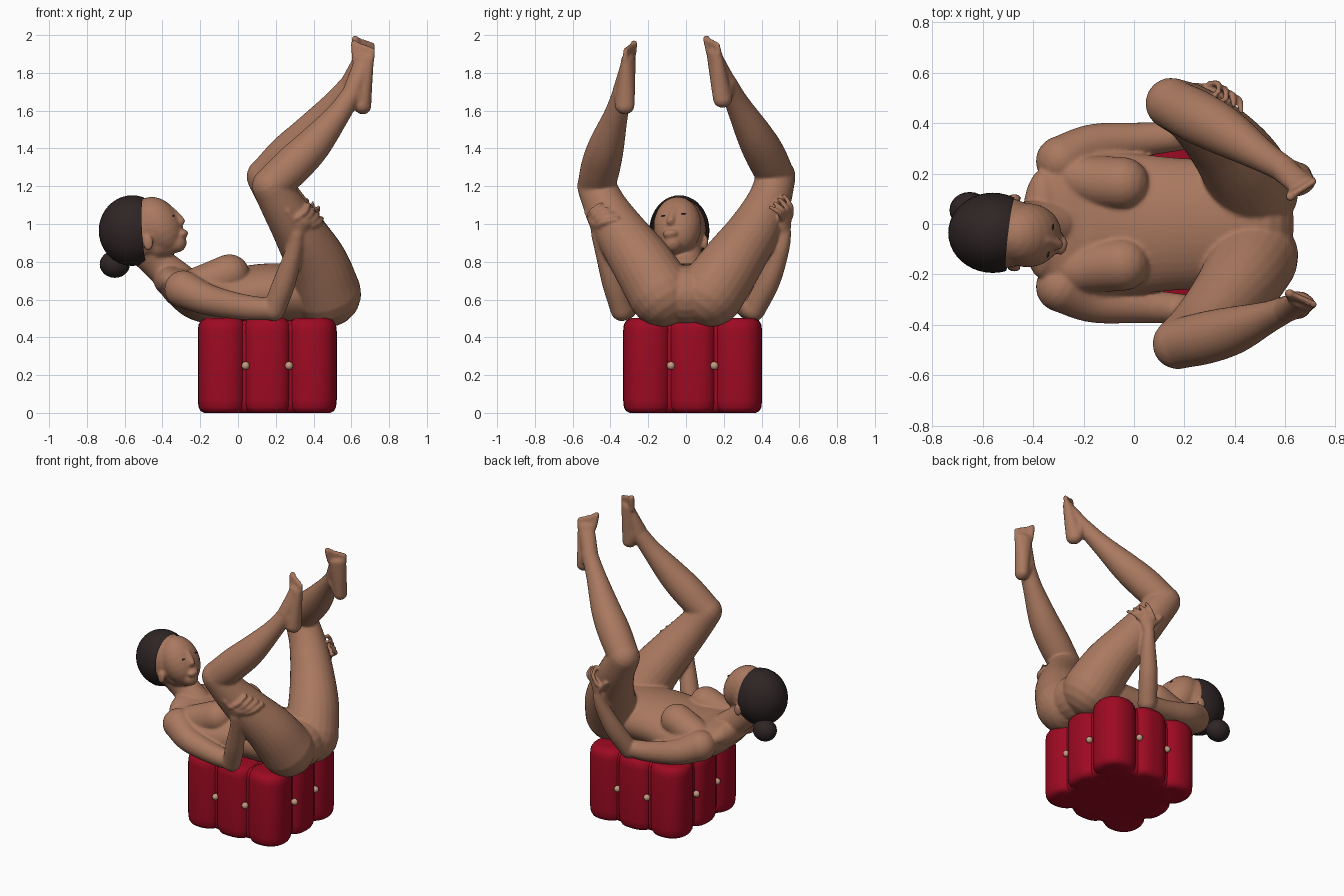
import bpy, bmesh, math
from mathutils import Vector, Matrix

if "Cube" in bpy.data.objects:
    bpy.data.objects.remove(bpy.data.objects["Cube"])


def material(name, rgb):
    m = bpy.data.materials.new(name)
    m.diffuse_color = (*rgb, 1)
    m.use_nodes = True
    m.node_tree.nodes["Principled BSDF"].inputs["Base Color"].default_value = m.diffuse_color
    return m


SKIN = material("brown skin", (0.40, 0.19, 0.115))
HAIR = material("dark hair", (0.028, 0.018, 0.018))
RED = material("red fabric", (0.34, 0.003, 0.016))
TAN = material("tan button", (0.55, 0.33, 0.22))


def make(name, bm, mat):
    bmesh.ops.recalc_face_normals(bm, faces=bm.faces)
    for f in bm.faces:
        f.smooth = True
    me = bpy.data.meshes.new(name)
    bm.to_mesh(me)
    bm.free()
    me.materials.append(mat)
    ob = bpy.data.objects.new(name, me)
    bpy.context.collection.objects.link(ob)
    return ob


def skin_rings(bm, rings):
    vs = [[bm.verts.new(p) for p in r] for r in rings]
    n = len(vs[0])
    for a, b in zip(vs, vs[1:]):
        for i in range(n):
            bm.faces.new((a[i], a[(i + 1) % n], b[(i + 1) % n], b[i]))
    bm.faces.new(vs[0][::-1])
    bm.faces.new(vs[-1])


def ball(bm, c, r, axes=None, seg=24):
    """Ellipsoid; axes gives its three directions."""
    rot = Matrix(axes).transposed().to_4x4() if axes else Matrix.Identity(4)
    m = Matrix.Translation(c) @ rot @ Matrix.Diagonal((*r, 1))
    return bmesh.ops.create_uvsphere(bm, u_segments=seg, v_segments=seg // 2, radius=1, matrix=m)


def tube(bm, pts, hint=(0.3, 1, 0.1), n=24, sub=6):
    """Smooth round-ended limb through (x, y, z, radius_a[, radius_b])."""
    P = [Vector(p if len(p) == 5 else (*p, p[3])) for p in pts]
    Q = [P[0] * 2 - P[1]] + P + [P[-1] * 2 - P[-2]]
    S = []
    for i in range(1, len(Q) - 2):
        a, b, c, d = Q[i - 1:i + 3]
        for k in range(sub):
            t = k / sub
            S.append(0.5 * (2 * b + (c - a) * t + (2 * a - 5 * b + 4 * c - d) * t * t
                            + (3 * b - 3 * c + d - a) * t ** 3))
    S.append(P[-1])
    rings = []
    for i, s in enumerate(S):
        c = Vector(s[:3])
        t = (Vector(S[min(i + 1, len(S) - 1)][:3]) - Vector(S[max(i - 1, 0)][:3])).normalized()
        h = Vector(hint)
        a = (h - t * h.dot(t)).normalized()
        b = t.cross(a)
        caps = [-80, -60, -40, -20, 0] if i == 0 else [0, 20, 40, 60, 80] if i == len(S) - 1 else [0]
        for deg in caps:
            w = math.radians(deg)
            o = c + t * min(s[3], s[4]) * math.sin(w)
            rings.append([o + (a * s[3] * math.cos(v) + b * s[4] * math.sin(v)) * math.cos(w)
                          for v in (2 * math.pi * j / n for j in range(n))])
    skin_rings(bm, rings)


# ---- body, fused from simple volumes ----
bm = bmesh.new()
# torso, breasts, neck
tube(bm, [(0.48, 0, 0.625, 0.2, 0.155), (0.33, 0, 0.63, 0.25, 0.16), (0.14, 0, 0.63, 0.265, 0.16),
          (-0.05, 0, 0.615, 0.29, 0.15), (-0.2, 0, 0.625, 0.33, 0.14), (-0.3, 0, 0.665, 0.31, 0.11),
          (-0.36, 0, 0.7, 0.22, 0.085)], hint=(0, 1, 0), n=40)
for s in (-1, 1):
    tube(bm, [(-0.22, 0.18 * s, 0.675, 0.095), (-0.13, 0.165 * s, 0.7, 0.105), (-0.045, 0.16 * s, 0.735, 0.106)])
tube(bm, [(-0.5, -0.02, 0.88, 0.1), (-0.42, 0, 0.79, 0.09), (-0.32, 0, 0.7, 0.1)])
# head
fwd = Vector((0.84, -0.2, 0.5)).normalized()
up = Vector((-0.5, 0, 0.87))
side = up.cross(fwd).normalized()
up = fwd.cross(side)
frame = (fwd, side, up)
face = Vector((-0.42, -0.045, 0.99))
ball(bm, (-0.52, -0.035, 0.97), (0.17, 0.14, 0.168))
ball(bm, face, (0.12, 0.128, 0.165), frame)
tube(bm, [(-0.42, -0.05, 0.9, 0.09), (-0.325, -0.07, 0.902, 0.054)])
tube(bm, [(-0.345, -0.065, 1.075, 0.014), (-0.3, -0.082, 1.015, 0.021)])
ball(bm, (-0.288, -0.085, 0.948), (0.025, 0.04, 0.022), frame)
for s in (-1, 1):
    ball(bm, (-0.475, -0.035 + 0.138 * s, 0.9), (0.028, 0.016, 0.042))

# legs: thigh, calf
thigh_r = [(0.475, -0.13, 0.632, 0.178), (0.42, -0.23, 0.79, 0.163), (0.335, -0.335, 0.94, 0.14),
           (0.245, -0.42, 1.08, 0.116), (0.175, -0.475, 1.2, 0.102)]
thigh_l = [(0.475, 0.13, 0.632, 0.178), (0.42, 0.24, 0.79, 0.163), (0.33, 0.35, 0.95, 0.14),
           (0.235, 0.435, 1.11, 0.117), (0.148, 0.478, 1.25, 0.103)]
calf_r = [(0.175, -0.475, 1.2, 0.1), (0.29, -0.45, 1.31, 0.104), (0.4, -0.42, 1.42, 0.094),
          (0.53, -0.37, 1.58, 0.064), (0.61, -0.335, 1.7, 0.052)]
calf_l = [(0.148, 0.478, 1.25, 0.1), (0.26, 0.42, 1.365, 0.106), (0.37, 0.36, 1.475, 0.095),
          (0.51, 0.27, 1.64, 0.064), (0.6, 0.215, 1.75, 0.052)]
for path in (thigh_r, thigh_l, calf_r, calf_l):
    tube(bm, path)


def foot(ankle, heel, knuckle, toe, spread):
    """Sole, instep and five toes fanned along spread."""
    spread = Vector(spread).normalized()
    b, t = Vector(knuckle), Vector(toe)
    mid = Vector(heel).lerp(b, 0.5)
    tube(bm, [(*ankle, 0.053), (*heel, 0.046)])
    tube(bm, [(*heel, 0.044, 0.054), (*mid, 0.05, 0.046), (*b, 0.058, 0.034)], hint=spread)
    tube(bm, [(*ankle, 0.052, 0.052), (*b, 0.05, 0.03)], hint=spread)
    for k in range(5):
        off = spread * (k - 2) * 0.026
        r = 0.02 if k == 0 else 0.015
        tube(bm, [(*(b + off * 0.9), r), (*(t + off - (t - b) * 0.1 * k), r)], n=10, sub=3)


foot((0.61, -0.335, 1.71), (0.66, -0.325, 1.625), (0.665, -0.305, 1.87), (0.665, -0.295, 1.955), (0.85, -0.35, 0))
foot((0.6, 0.21, 1.755), (0.66, 0.195, 1.66), (0.668, 0.15, 1.9), (0.665, 0.135, 1.98), (0.85, 0.5, 0))

# arms
for s, upper, fore in (
        (-1, (0.31, 0.325, 0.335), [(0.19, -0.34, 0.545, 0.06), (0.245, -0.385, 0.69, 0.06),
                                    (0.295, -0.435, 0.85, 0.046), (0.315, -0.468, 0.95, 0.036)]),
        (1, (0.315, 0.335, 0.35), [(0.19, 0.36, 0.545, 0.06), (0.25, 0.44, 0.7, 0.06),
                                   (0.3, 0.5, 0.86, 0.046), (0.315, 0.522, 0.95, 0.036)])):
    tube(bm, [(-0.29, 0.25 * s, 0.655, 0.1), (-0.16, upper[0] * s, 0.6, 0.082),
              (0.03, upper[1] * s, 0.56, 0.068), (0.19, upper[2] * s, 0.548, 0.058)])
    tube(bm, fore)


def hand(wrist, knuckles, tips, thumb):
    w, (k0, k1), (t0, t1) = Vector(wrist), map(Vector, knuckles), map(Vector, tips)
    tube(bm, [(*w, 0.036, 0.026), (*((k0 + k1) / 2), 0.047, 0.021)], hint=k1 - k0)
    out = Vector((0.016, math.copysign(0.018, wrist[1]), 0))
    for i in range(4):
        a, b = k0.lerp(k1, i / 3), t0.lerp(t1, i / 3)
        tube(bm, [(*a, 0.0145), (*((a + b) / 2 + out), 0.014), (*b, 0.012)], n=10, sub=3)
    tube(bm, [(*w.lerp(k0, 0.4), 0.019), (*thumb, 0.013)], n=10, sub=3)


hand((0.315, -0.47, 0.95), ((0.31, -0.515, 1.03), (0.39, -0.465, 0.99)),
     ((0.375, -0.45, 1.105), (0.445, -0.36, 1.03)), (0.265, -0.53, 1.07))
hand((0.315, 0.525, 0.95), ((0.3, 0.555, 1.04), (0.38, 0.505, 1.03)),
     ((0.335, 0.52, 1.15), (0.425, 0.445, 1.09)), (0.235, 0.55, 1.07))

body = make("body", bm, SKIN)
rm = body.modifiers.new("fuse", 'REMESH')
rm.mode = 'VOXEL'
rm.voxel_size = 0.008
rm.use_smooth_shade = True
sm = body.modifiers.new("soften", 'SMOOTH')
sm.factor = 0.5
sm.iterations = 8

# ---- hair: cap cut off at the hairline, and a bun ----
bm = bmesh.new()
ball(bm, (-0.56, -0.035, 0.965), (0.177, 0.159, 0.187), seg=40)
bmesh.ops.bisect_plane(bm, geom=bm.verts[:] + bm.edges[:] + bm.faces[:], plane_co=(-0.49, -0.03, 0.97),
                       plane_no=(1, -0.12, 0.05), clear_outer=True)
make("hair_cap", bm, HAIR)
bm = bmesh.new()
ball(bm, (-0.652, 0.055, 0.787), (0.08, 0.072, 0.072))
make("hair_bun", bm, HAIR)

# ---- eyes ----
for s, name in ((-1, "right_eye"), (1, "left_eye")):
    bm = bmesh.new()
    ball(bm, face + fwd * 0.108 + side * 0.052 * s + up * 0.005, (0.005, 0.017, 0.004), frame, 12)
    make(name, bm, HAIR)

# ---- pouf: ring of soft lobes around a flat-based core, buttons in the seams ----
CX, CY = 0.155, 0.035


def cushion(name, x, y, half, power, top=0.503):
    def ring(z, k):
        pts = []
        for j in range(48):
            w = 2 * math.pi * j / 48
            c, s = math.cos(w), math.sin(w)
            q = half * k / (abs(c) ** power + abs(s) ** power) ** (1 / power)
            pts.append((CX + x + q * c, CY + y + q * s, z))
        return pts
    b = bmesh.new()
    e = half / 0.128
    prof = ((0, 0.08), (0, 0.035), (0.01, 0.015), (0.03, 0.004), (0.07, 0), (top - 0.07, 0),
            (top - 0.035, 0.004), (top - 0.012, 0.018), (top - 0.002, 0.04), (top, 0.08))
    skin_rings(b, [ring(z, 1 - d / half) for z, d in prof])
    make(name, b, RED)


cushion("pouf_core", 0, 0, 0.325, 4, 0.49)
for i in (-1, 0, 1):
    for j in (-1, 0, 1):
        if i and j:
            cushion("pouf_corner_lobe", i * 0.236, j * 0.236, 0.13, 2.3)
        elif i or j:
            cushion("pouf_side_lobe", i * 0.238, j * 0.238, 0.13, 2.8)
for turn in range(4):
    for s in (-1, 1):
        p = Matrix.Rotation(turn * math.pi / 2, 3, 'Z') @ Vector((s * 0.115, -0.342, 0.25))
        bm = bmesh.new()
        ball(bm, p + Vector((CX, CY, 0)), (0.022, 0.022, 0.022), seg=12)
        make("pouf_button", bm, TAN)
